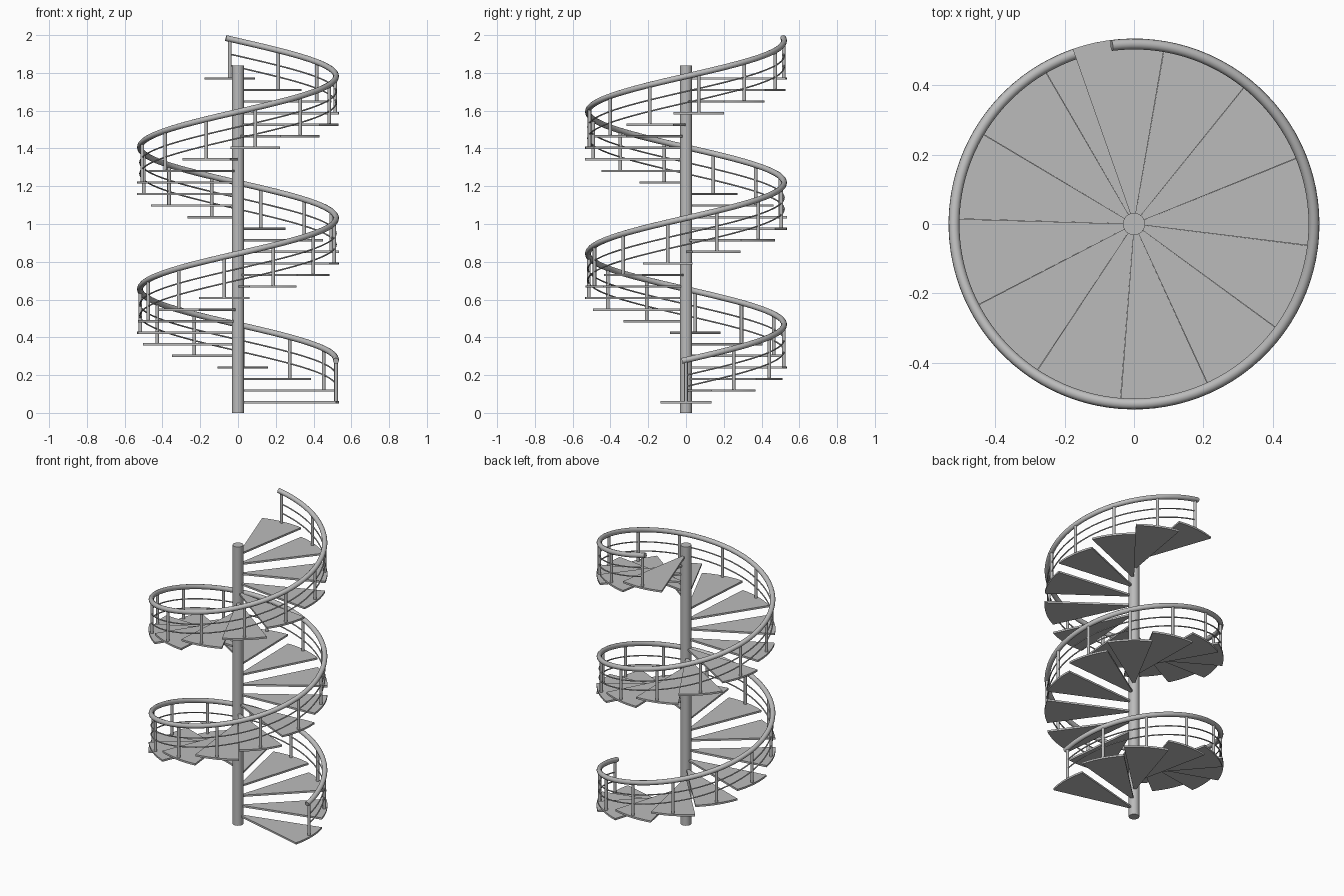
import bpy, bmesh, math
from mathutils import Matrix

if "Cube" in bpy.data.objects:
    bpy.data.objects.remove(bpy.data.objects["Cube"])

STEPS = 29
TURN = math.radians(29.1)      # angle between treads
RISE = 0.0612                  # height between treads
FIRST_Z = 0.057                # middle of the first tread
HALF = math.radians(14.5)      # half the angle of a tread
R_OUT, R_RAIL, R_COL = 0.535, 0.519, 0.032

grey = bpy.data.materials.new("painted grey metal")
grey.diffuse_color = (0.5, 0.5, 0.5, 1)
grey.use_nodes = True
grey.node_tree.nodes["Principled BSDF"].inputs["Base Color"].default_value = grey.diffuse_color


def add_object(name, mesh):
    ob = bpy.data.objects.new(name, mesh)
    bpy.context.collection.objects.link(ob)
    mesh.materials.clear()
    mesh.materials.append(grey)
    bpy.ops.object.select_all(action='DESELECT')
    ob.select_set(True)
    bpy.context.view_layer.objects.active = ob
    bpy.ops.object.shade_smooth_by_angle(angle=math.radians(35))
    return ob


def cylinder(name, radius, z0, z1, x=0, y=0, sides=32):
    bm = bmesh.new()
    bmesh.ops.create_cone(bm, cap_ends=True, segments=sides, radius1=radius,
                          radius2=radius, depth=z1 - z0,
                          matrix=Matrix.Translation((x, y, (z0 + z1) / 2)))
    mesh = bpy.data.meshes.new(name)
    bm.to_mesh(mesh)
    bm.free()
    return add_object(name, mesh)


def rail_z(i):
    return 0.28 + 0.0607 * i


def helix(name, start, end, drop, radius, res):
    """Round bar following the stair, from step index start to end."""
    cu = bpy.data.curves.new(name, 'CURVE')
    cu.dimensions = '3D'
    cu.twist_mode = 'Z_UP'
    cu.bevel_depth = radius
    cu.bevel_resolution = res
    cu.use_fill_caps = True
    n = 280
    sp = cu.splines.new('POLY')
    sp.points.add(n)
    for k in range(n + 1):
        i = start + (end - start) * k / n
        a = i * TURN
        sp.points[k].co = (R_RAIL * math.cos(a), R_RAIL * math.sin(a),
                           rail_z(i) - drop, 1)
    tmp = bpy.data.objects.new(name + " path", cu)
    bpy.context.collection.objects.link(tmp)
    bpy.context.view_layer.update()
    dg = bpy.context.evaluated_depsgraph_get()
    mesh = bpy.data.meshes.new_from_object(tmp.evaluated_get(dg))
    bpy.data.objects.remove(tmp)
    return add_object(name, mesh)


# Wedge tread with a curved outer edge
def tread(name, angle, z, thick=0.012, seg=8):
    bm = bmesh.new()
    pts = [(0, 0)]
    for k in range(seg + 1):
        a = angle - HALF + 2 * HALF * k / seg
        pts.append((R_OUT * math.cos(a), R_OUT * math.sin(a)))
    face = bm.faces.new([bm.verts.new((x, y, z - thick / 2)) for x, y in pts])
    ext = bmesh.ops.extrude_face_region(bm, geom=[face], use_keep_orig=True)
    top = [v for v in ext['geom'] if isinstance(v, bmesh.types.BMVert)]
    bmesh.ops.translate(bm, verts=top, vec=(0, 0, thick))
    bmesh.ops.recalc_face_normals(bm, faces=bm.faces)
    mesh = bpy.data.meshes.new(name)
    bm.to_mesh(mesh)
    bm.free()
    return add_object(name, mesh)


# Central column
cylinder("column", R_COL, 0, 1.84)

# Treads, each with one baluster at its outer edge
for i in range(STEPS):
    a, z = i * TURN, FIRST_Z + i * RISE
    tread(f"tread_{i + 1}", a, z)
    cylinder(f"baluster_{i + 1}", 0.0095, z, rail_z(i),
             R_RAIL * math.cos(a), R_RAIL * math.sin(a), 16)

# Handrail and the two thin rails below it
helix("handrail", -0.08, STEPS - 1 + 0.08, 0, 0.0155, 4)
helix("upper_thin_rail", 0, STEPS - 1, 0.08, 0.004, 2)
helix("lower_thin_rail", 0, STEPS - 1, 0.14, 0.004, 2)
